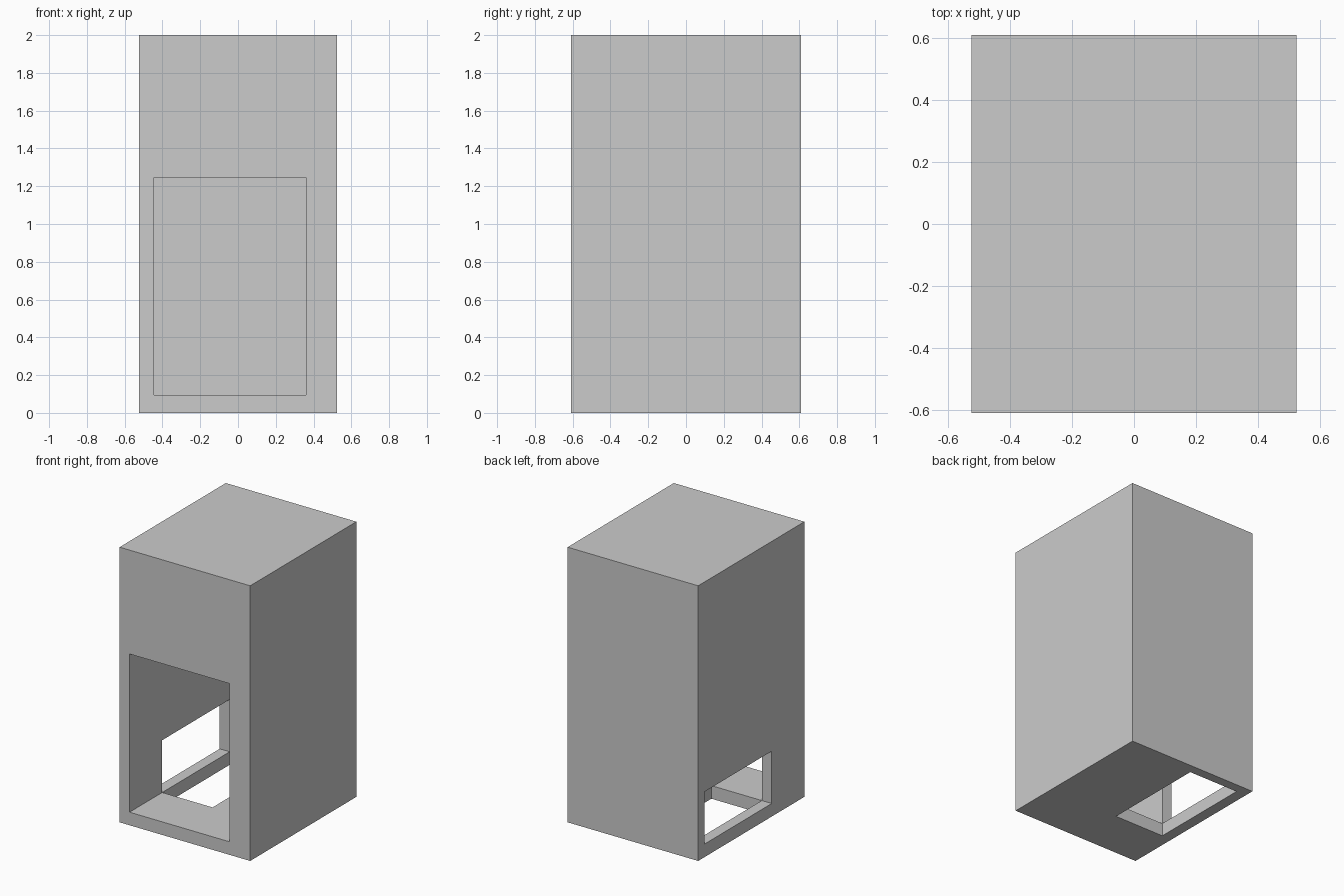
import bpy

if "Cube" in bpy.data.objects:
    bpy.data.objects.remove(bpy.data.objects["Cube"])


def box(name, x, y, z):
    """Axis-aligned box from (min, max) ranges."""
    bpy.ops.mesh.primitive_cube_add(size=1)
    ob = bpy.context.object
    ob.name = name
    for v in ob.data.vertices:
        v.co = [r[1] if c > 0 else r[0] for c, r in zip(v.co, (x, y, z))]
    return ob


def cut(body, name, x, y, z):
    """Subtract a box from the body and remove the cutter."""
    cutter = box(name, x, y, z)
    cutter.hide_render = True
    mod = body.modifiers.new(name, 'BOOLEAN')
    mod.operation = 'DIFFERENCE'
    mod.solver = 'EXACT'
    mod.object = cutter
    bpy.context.view_layer.objects.active = body
    bpy.ops.object.modifier_apply(modifier=name)
    bpy.data.objects.remove(cutter, do_unlink=True)


# Outer block
cabinet = box("cabinet", (-0.525, 0.525), (-0.61, 0.61), (0, 2))

# Main compartment, open to the front
LEFT, FLOOR, BACK, MID = -0.445, 0.095, 0.54, -0.235
cut(cabinet, "compartment", (LEFT, 0.36), (-0.8, BACK), (FLOOR, 1.245))

# Low opening through the left wall
cut(cabinet, "side_opening", (-0.7, -0.2), (MID, BACK), (FLOOR, 0.475))

# Opening through the floor
cut(cabinet, "floor_opening", (LEFT, -0.04), (MID, BACK), (-0.2, 0.3))
